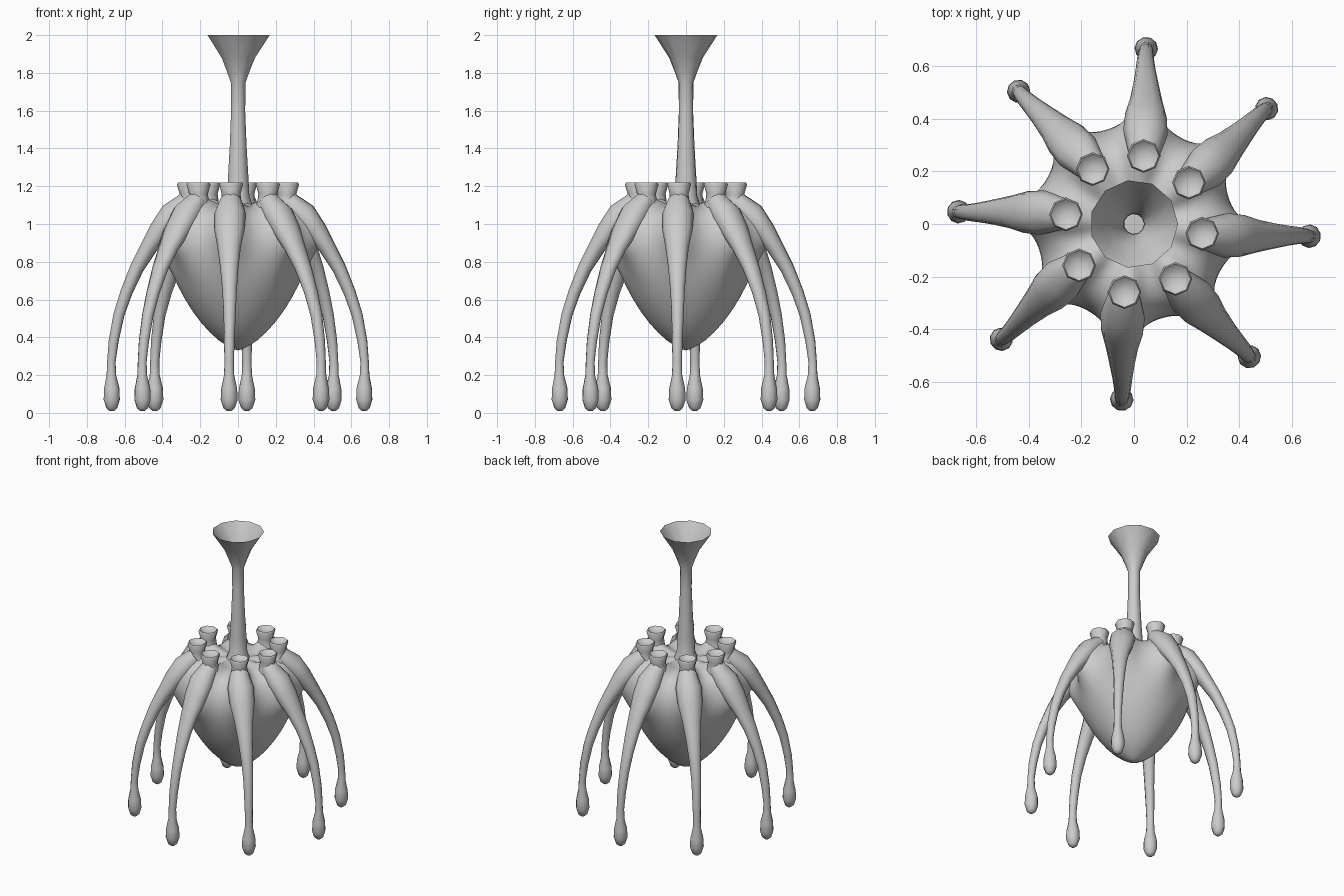
import bpy, bmesh, math
from mathutils import Vector

cube = bpy.data.objects.get("Cube")
if cube:
    bpy.data.objects.remove(cube)

grey = bpy.data.materials.new("plain grey")
grey.use_nodes = True
grey.diffuse_color = (0.6, 0.6, 0.6, 1)
grey.node_tree.nodes["Principled BSDF"].inputs["Base Color"].default_value = (0.6, 0.6, 0.6, 1)

ARMS = 8
RIDGE = math.radians(-6)


def polar(r, angle, z):
    return Vector((r * math.cos(angle), r * math.sin(angle), z))


def loft(name, rings, cap_start=False, cap_end=False, subdivide=0):
    """Skin a list of equal-sized point rings."""
    bm = bmesh.new()
    loops = [[bm.verts.new(p) for p in ring] for ring in rings]
    n = len(loops[0])
    for a, b in zip(loops, loops[1:]):
        for i in range(n):
            j = (i + 1) % n
            bm.faces.new((a[i], a[j], b[j], b[i]))
    if cap_start:
        bm.faces.new(loops[0][::-1])
    if cap_end:
        bm.faces.new(loops[-1])
    bmesh.ops.recalc_face_normals(bm, faces=bm.faces)
    mesh = bpy.data.meshes.new(name)
    bm.to_mesh(mesh)
    bm.free()
    mesh.materials.append(grey)
    obj = bpy.data.objects.new(name, mesh)
    bpy.context.collection.objects.link(obj)
    if subdivide:
        obj.modifiers.new("rounding", "SUBSURF").levels = subdivide
        obj.modifiers["rounding"].render_levels = subdivide
    bpy.ops.object.select_all(action="DESELECT")
    bpy.context.view_layer.objects.active = obj
    obj.select_set(True)
    bpy.ops.object.shade_smooth_by_angle(angle=math.radians(50))
    return obj


def turned(profile, sides, centre=Vector()):
    """Rings of a lathe profile of (radius, height)."""
    return [[centre + polar(r, math.tau * i / sides, z) for i in range(sides)]
            for r, z in profile]


# Body: blends a valley profile and a ridge profile around eight lobes
lower = [(0.01, 0.33), (0.1, 0.375), (0.2, 0.475), (0.29, 0.61), (0.345, 0.73)]
valley = lower + [(0.375, 0.84), (0.375, 0.93), (0.345, 1.02), (0.29, 1.08),
                  (0.2, 1.1), (0.12, 1.09), (0.06, 1.11), (0.01, 1.11)]
ridge = lower + [(0.41, 0.84), (0.46, 0.92), (0.43, 1.01), (0.36, 1.11),
                 (0.27, 1.17), (0.16, 1.1), (0.06, 1.11), (0.01, 1.11)]
rings = []
for (vr, vz), (rr, rz) in zip(valley, ridge):
    ring = []
    for i in range(64):
        a = math.tau * i / 64
        w = (0.5 + 0.5 * math.cos(ARMS * (a - RIDGE))) ** 1.5
        ring.append(polar(vr + (rr - vr) * w, a, vz + (rz - vz) * w))
    rings.append(ring)
loft("body", rings, True, True, 1)

# Stem with an open funnel mouth
stem = [(0.085, 1.08), (0.06, 1.15), (0.055, 1.25), (0.045, 1.42), (0.038, 1.6),
        (0.04, 1.75), (0.062, 1.81), (0.09, 1.88), (0.168, 2.0)]
loft("funnel_stem", turned(stem, 11))

# Arm path: distance out, height, sideways half width, thickness half width
path = [(0.27, 1.12, 0.06, 0.055), (0.35, 1.05, 0.085, 0.07), (0.415, 0.965, 0.08, 0.06),
        (0.475, 0.875, 0.062, 0.046), (0.538, 0.765, 0.048, 0.038), (0.592, 0.64, 0.038, 0.033),
        (0.632, 0.52, 0.032, 0.03), (0.66, 0.38, 0.028, 0.027), (0.672, 0.27, 0.025, 0.023),
        (0.672, 0.2, 0.027, 0.026), (0.67, 0.13, 0.042, 0.042), (0.67, 0.07, 0.045, 0.044),
        (0.67, 0.025, 0.03, 0.03), (0.67, 0.01, 0.012, 0.012)]


def arm_rings(turn, sides=10):
    rings = []
    for k, (r, z, side, thick) in enumerate(path):
        before, after = path[max(k - 1, 0)], path[min(k + 1, len(path) - 1)]
        along = Vector((after[0] - before[0], after[1] - before[1])).normalized()
        a = turn + math.radians(-8 + 4 * min(1, (r - 0.27) / 0.35))
        across = Vector((-math.sin(a), math.cos(a), 0))
        normal = polar(-along.y, a, along.x)
        rings.append([polar(r, a, z) + across * side * math.cos(t) + normal * thick * math.sin(t)
                      for t in (math.tau * i / sides for i in range(sides))])
    return rings


# Eight drooping arms, each topped by a dished spout
spout = [(0.075, 1.05), (0.055, 1.12), (0.05, 1.16), (0.064, 1.21), (0.058, 1.22),
         (0.04, 1.203), (0.01, 1.198)]
for n in range(ARMS):
    turn = math.tau * n / ARMS
    loft(f"arm_{n + 1}", arm_rings(turn), True, True)
    loft(f"spout_{n + 1}", turned(spout, 8, polar(0.262, turn + math.radians(-8), 0)), False, True)
